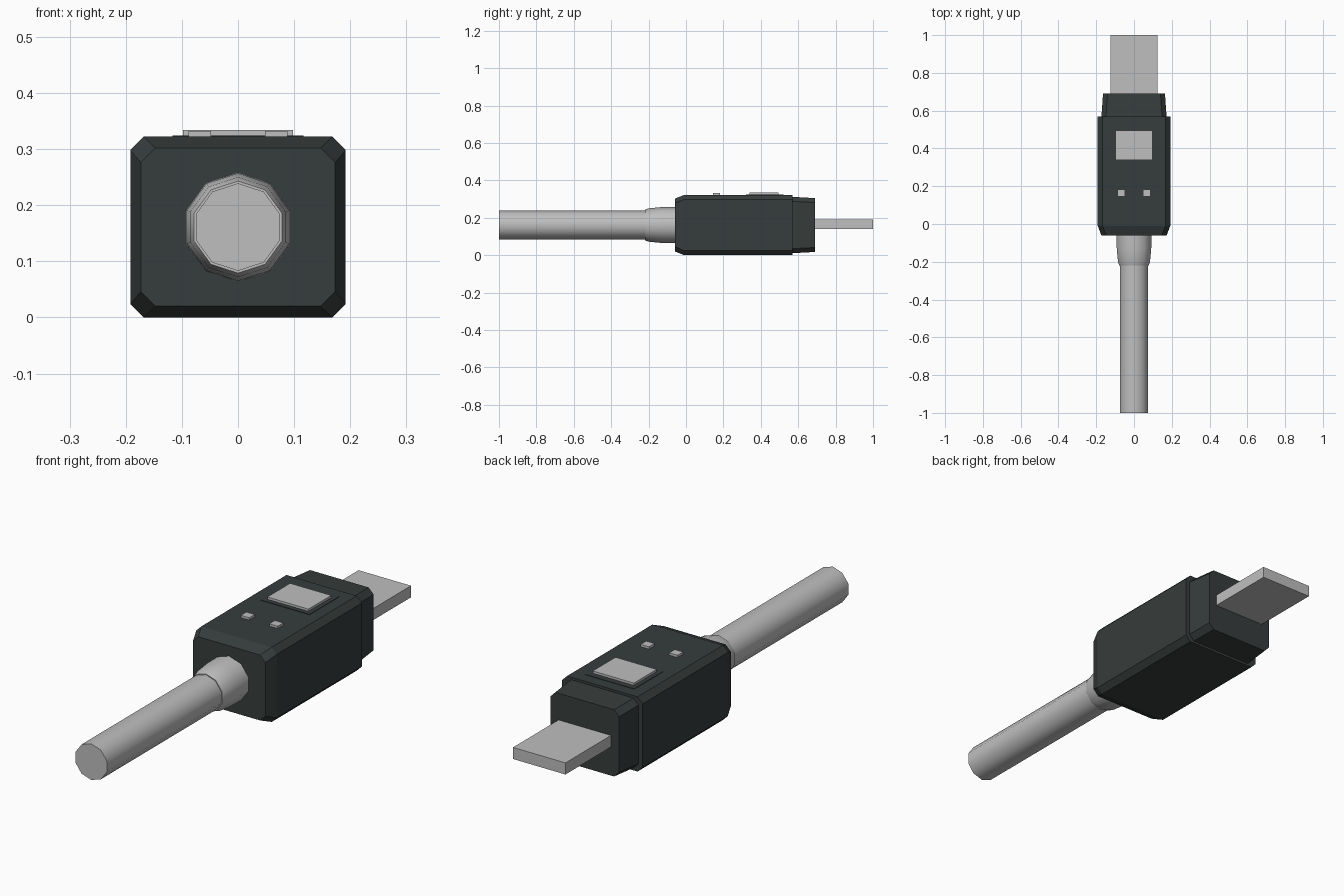
import bpy, bmesh, math

old = bpy.data.objects.get("Cube")
if old:
    bpy.data.objects.remove(old, do_unlink=True)

AXIS_Z = 0.161


def material(name, rgb):
    m = bpy.data.materials.new(name)
    m.use_nodes = True
    m.diffuse_color = (*rgb, 1)
    m.node_tree.nodes["Principled BSDF"].inputs["Base Color"].default_value = (*rgb, 1)
    return m


dark = material("dark_plastic", (0.037, 0.046, 0.045))
grey = material("light_grey", (0.52, 0.52, 0.52))


def loft(name, rings, mat):
    """Skin a list of matching point rings and cap both ends."""
    bm = bmesh.new()
    loops = [[bm.verts.new(p) for p in ring] for ring in rings]
    n = len(loops[0])
    for a, b in zip(loops, loops[1:]):
        for i in range(n):
            j = (i + 1) % n
            bm.faces.new((a[i], a[j], b[j], b[i]))
    bm.faces.new(loops[0])
    bm.faces.new(loops[-1])
    bmesh.ops.recalc_face_normals(bm, faces=bm.faces)
    me = bpy.data.meshes.new(name)
    bm.to_mesh(me)
    bm.free()
    me.materials.append(mat)
    ob = bpy.data.objects.new(name, me)
    bpy.context.collection.objects.link(ob)
    return ob


def octagon(y, w, h, c):
    """Rectangle with half sizes w, h and corners cut by c."""
    quarter = [(w, h - c), (w - c, h)]
    pts = quarter + [(-x, z) for x, z in reversed(quarter)]
    pts += [(-x, -z) for x, z in pts]
    return [(x, y, AXIS_Z + z) for x, z in pts]


def decagon(y, r):
    angles = [math.radians(90 + 36 * i) for i in range(10)]
    return [(r * math.cos(a), y, AXIS_Z + r * math.sin(a)) for a in angles]


def box(name, x, y0, y1, z0, z1, half_w, mat):
    rings = [[(x + sx * half_w, y, z) for sx, z in
              ((-1, z0), (1, z0), (1, z1), (-1, z1))] for y in (y0, y1)]
    return loft(name, rings, mat)


def smooth(ob):
    bpy.ops.object.select_all(action="DESELECT")
    ob.select_set(True)
    bpy.context.view_layer.objects.active = ob
    bpy.ops.object.shade_smooth_by_angle(angle=math.radians(40))


# Housing with a chamfered cable end, and the narrower nose behind it
loft("housing", [octagon(-0.06, 0.173, 0.141, 0.026),
                 octagon(-0.01, 0.192, 0.161, 0.024),
                 octagon(0.57, 0.192, 0.161, 0.024)], dark)
loft("nose", [octagon(0.56, 0.173, 0.151, 0.024),
              octagon(0.69, 0.164, 0.144, 0.024)], dark)

# Flat metal plug
box("plug", 0, 0.68, 1.0, 0.14, 0.19, 0.125, grey)

# Cable and its flared strain relief
smooth(loft("cable", [decagon(-1.0, 0.078), decagon(-0.2, 0.078)], grey))
smooth(loft("strain_relief", [decagon(y, r) for y, r in
            ((-0.22, 0.082), (-0.2, 0.089), (-0.13, 0.096), (-0.05, 0.097))], grey))

# Display on its thin surround, with two small buttons
box("display_surround", 0, 0.32, 0.52, 0.318, 0.324, 0.117, dark)
box("display", 0, 0.34, 0.495, 0.318, 0.334, 0.098, grey)
for side, x in (("left", 0.068), ("right", -0.068)):
    box(side + "_button", x, 0.145, 0.183, 0.318, 0.332, 0.02, grey)
